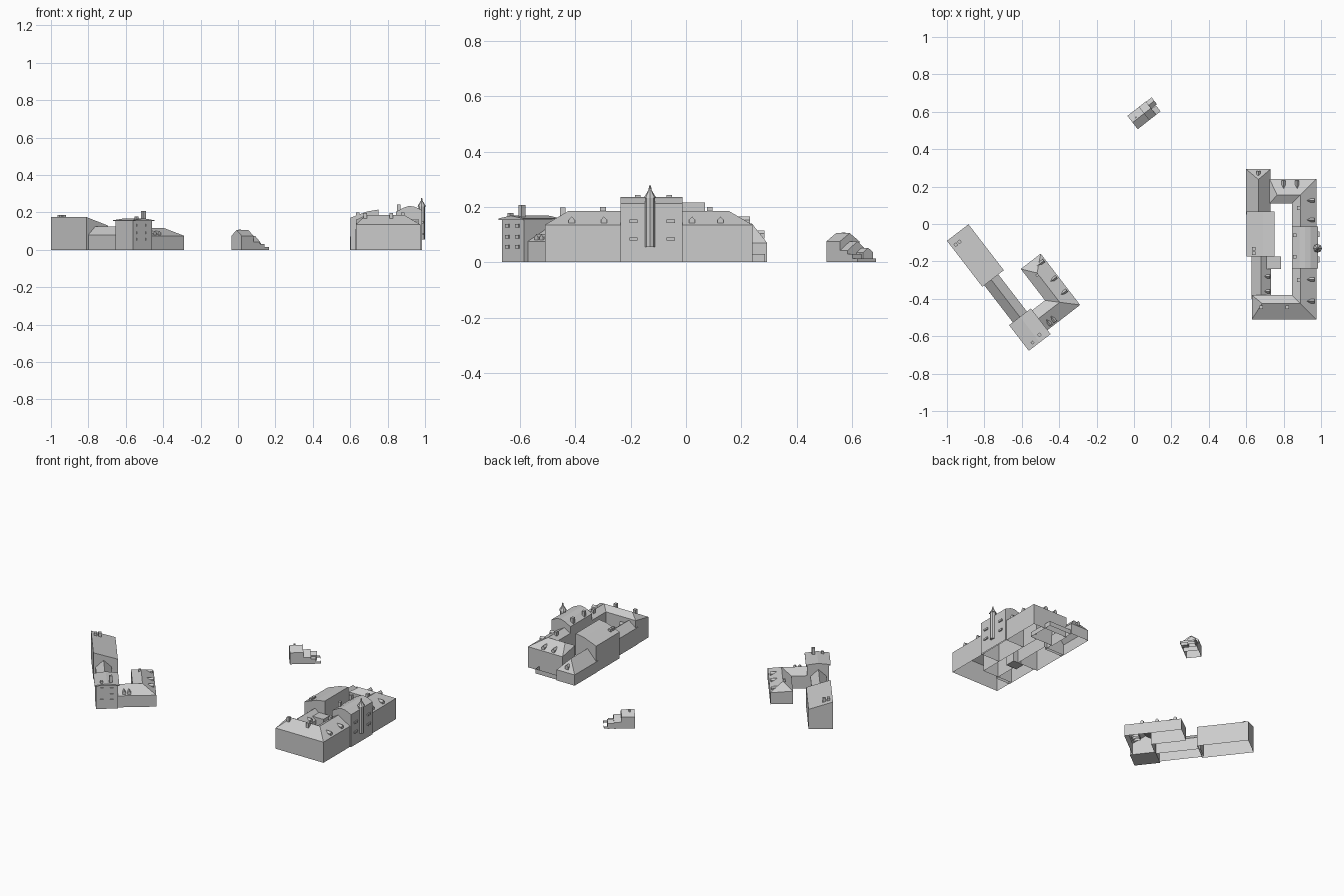
import bpy, bmesh, math
from mathutils import Matrix, Vector

if "Cube" in bpy.data.objects:
    bpy.data.objects.remove(bpy.data.objects["Cube"])


def frame(x, y, deg, parent=Matrix()):
    return parent @ Matrix.Translation((x, y, 0)) @ Matrix.Rotation(math.radians(deg), 4, 'Z')


def make(name, verts, faces, fr=Matrix()):
    me = bpy.data.meshes.new(name)
    me.from_pydata([fr @ Vector(v) for v in verts], [], faces)
    bm = bmesh.new()
    bm.from_mesh(me)
    bmesh.ops.recalc_face_normals(bm, faces=bm.faces)
    bm.to_mesh(me)
    bm.free()
    ob = bpy.data.objects.new(name, me)
    bpy.context.collection.objects.link(ob)
    return ob


# (y, z) profile extruded along local x; underside left open by default
def prism(name, fr, prof, s0, s1, closed=False):
    n = len(prof)
    verts = [(s, t, z) for s in (s0, s1) for t, z in prof]
    faces = [(i, (i + 1) % n, (i + 1) % n + n, i + n) for i in range(n if closed else n - 1)]
    make(name, verts, faces + [tuple(range(n)), tuple(range(n, 2 * n))], fr)


def gable(t0, t1, eave, ridge):
    return [(t0, 0), (t0, eave), ((t0 + t1) / 2, ridge), (t1, eave), (t1, 0)]


def box(name, fr, x, y, z0, z1, sx, sy):
    prism(name, fr, [(y - sy/2, z0), (y - sy/2, z1), (y + sy/2, z1), (y + sy/2, z0)],
          x - sx/2, x + sx/2, True)


# Wing with a pitched roof following a right-turning outer path, optional hipped ends
def wing(name, fr, path, prof, hip0=0, hip1=0):
    pts = [Vector(p) for p in path]
    dirs = [(b - a).normalized() for a, b in zip(pts, pts[1:])]
    nrm = [Vector((d.y, -d.x)) for d in dirs]
    verts, faces, m = [], [], len(prof)
    for k, p in enumerate(pts):
        first, last = k == 0, k == len(pts) - 1
        off = nrm[0] if first else nrm[-1] if last else nrm[k - 1] + nrm[k]
        for j, (o, z) in enumerate(prof):
            q = p + off * o
            if j == 2:
                q = q + (dirs[0] * hip0 if first else -dirs[-1] * hip1 if last else Vector((0, 0)))
            verts.append((q.x, q.y, z))
        if not last:
            b = k * m
            faces += [(b + j, b + j + 1, b + j + 1 + m, b + j + m) for j in range(m - 1)]
    for b in (0, (len(pts) - 1) * m):
        faces += [(b, b + 1, b + 3, b + 4), (b + 1, b + 2, b + 3)]
    make(name, verts, faces, fr)


def roof_profile(eave, ro, ridge, w, inner):
    return [(0, 0), (0, eave), (ro, ridge), (w, inner), (w, 0)]


# Dormer whose front sits at x, y; angle points into the roof
def dormer(fr, x, y, deg, z, depth=.045, w=.022, h=.03):
    prism("dormer", frame(x, y, deg, fr),
          [(-w/2, z), (-w/2, z + h*.6), (0, z + h), (w/2, z + h*.6), (w/2, z)], 0, depth)


# Low yard wall, open at the top
def yard(name, fr, x0, x1, y0, y1, h):
    c = [(x0, y0), (x1, y0), (x1, y1), (x0, y1)]
    make(name, [(x, y, z) for z in (0, h) for x, y in c],
         [(i, (i + 1) % 4, (i + 1) % 4 + 4, i + 4) for i in range(4)], fr)


def cone(name, x, y, z0, z1, r0, r1, n=8):
    bpy.ops.mesh.primitive_cone_add(vertices=n, radius1=r0, radius2=r1, depth=z1 - z0,
                                    location=(x, y, (z0 + z1) / 2))
    bpy.context.object.name = name


# ---- Courtyard building (right) ----
W = Matrix()
wing("courtyard_wings", W, [(.725, .24), (.975, .24), (.975, -.51), (.63, -.51)],
     roof_profile(.135, .085, .185, .13, .16), .04, .055)
wing("northwest_wing", W, [(.60, .05), (.60, .293)],
     roof_profile(.07, .065, .14, .13, .07), 0, .055)
wing("southwest_wing", W, [(.627, -.40), (.627, -.17)],
     roof_profile(.11, .052, .15, .105, .11))
E = frame(0, 0, 90)      # local x is north, local y is west
prism("west_block", E, [(-.602, 0), (-.602, .172), (-.69, .205), (-.75, .215), (-.75, 0)], -.175, .068)
prism("east_block", E, [(-.983, 0), (-.983, .212), (-.945, .23), (-.915, .235), (-.885, .225),
                        (-.845, .203), (-.845, 0)], -.237, -.013)
box("court_annex", W, .747, -.207, 0, .13, .077, .067)
yard("north_yard_wall", W, .73, .89, .11, .285, .03)

# stair turret with spire
cone("turret", .982, -.13, .055, .235, .018, .018)
cone("turret_roof", .982, -.13, .232, .262, .023, .005)
cone("turret_finial", .982, -.13, .26, .278, .006, .003, 6)
for y in (-.19, -.055):
    for z in (.078, .142):
        box("window", W, .985, y, z, z + .012, .012, .03)

for y in (-.413, -.297, .022, .125):
    dormer(W, .965, y, 180, .135)
for x in (.8, .872):
    dormer(W, x, .232, -90, .135)
dormer(W, .665, .283, -90, .085)
for y in (-.28, -.36):
    dormer(W, .727, y, 180, .107, .035)
for x, y, z0, z1 in [(.68, -.445, .15, .197), (.82, -.445, .15, .197), (.88, -.30, .16, .2),
                     (.88, .085, .16, .2), (.86, -.06, .19, .242), (.86, -.175, .19, .242),
                     (.64, -.132, .17, .2), (.64, -.157, .17, .2)]:
    box("chimney", W, x, y, z0, z1, .018, .02)

# ---- Diagonal building (left); local x runs south-east, y north-east ----
B = frame(-1.0, -.09, -52.4)
prism("tall_shed_roof_block", B, [(0, 0), (0, .175), (.145, .13), (.145, 0)], 0, .31)
prism("link_wing", B, gable(.013, .108, .08, .125), .30, .57)
box("corner_block", B, .645, .062, 0, .155, .155, .13)
prism("corner_block_roof", B, [(-.012, .153), (-.012, .158), (.062, .168), (.135, .158), (.135, .153)],
      .56, .733, True)
wing("l_shaped_wing", B, [(.36, .355), (.706, .355), (.706, .125)],
     roof_profile(.075, .078, .117, .134, .083), .07, 0)
for s in (.40, .51, .60):
    dormer(B, s, .346, -90, .075, .045, .02, .026)
for t in (.165, .195):
    dormer(B, .697, t, 180, .075, .045, .02, .026)
for s, t, z0, z1, w in [(.045, .05, .15, .185, .018), (.045, .025, .15, .185, .018),
                        (.70, .085, .15, .207, .018), (.71, .03, .15, .178, .015),
                        (.44, .27, .09, .125, .015)]:
    box("chimney", B, s, t, z0, z1, w, w)
for z in (.05, .085, .125):
    for t in (.03, .09):
        box("window", B, .723, t, z, z + .013, .008, .02)

# ---- Small cottage (back) ----
C = frame(.02, .507, 38)
prism("cottage", C, gable(0, .09, .075, .105), 0, .08)
prism("cottage_middle", C, gable(0, .09, .042, .075), .08, .125)
prism("cottage_lean_to", C, gable(.042, .088, .035, .052), .125, .163)
box("cottage_porch", C, .14, .02, 0, .03, .03, .04)
yard("cottage_yard_wall", C, .125, .184, 0, .085, .014)
box("chimney", C, .03, .055, .085, .108, .01, .01)
